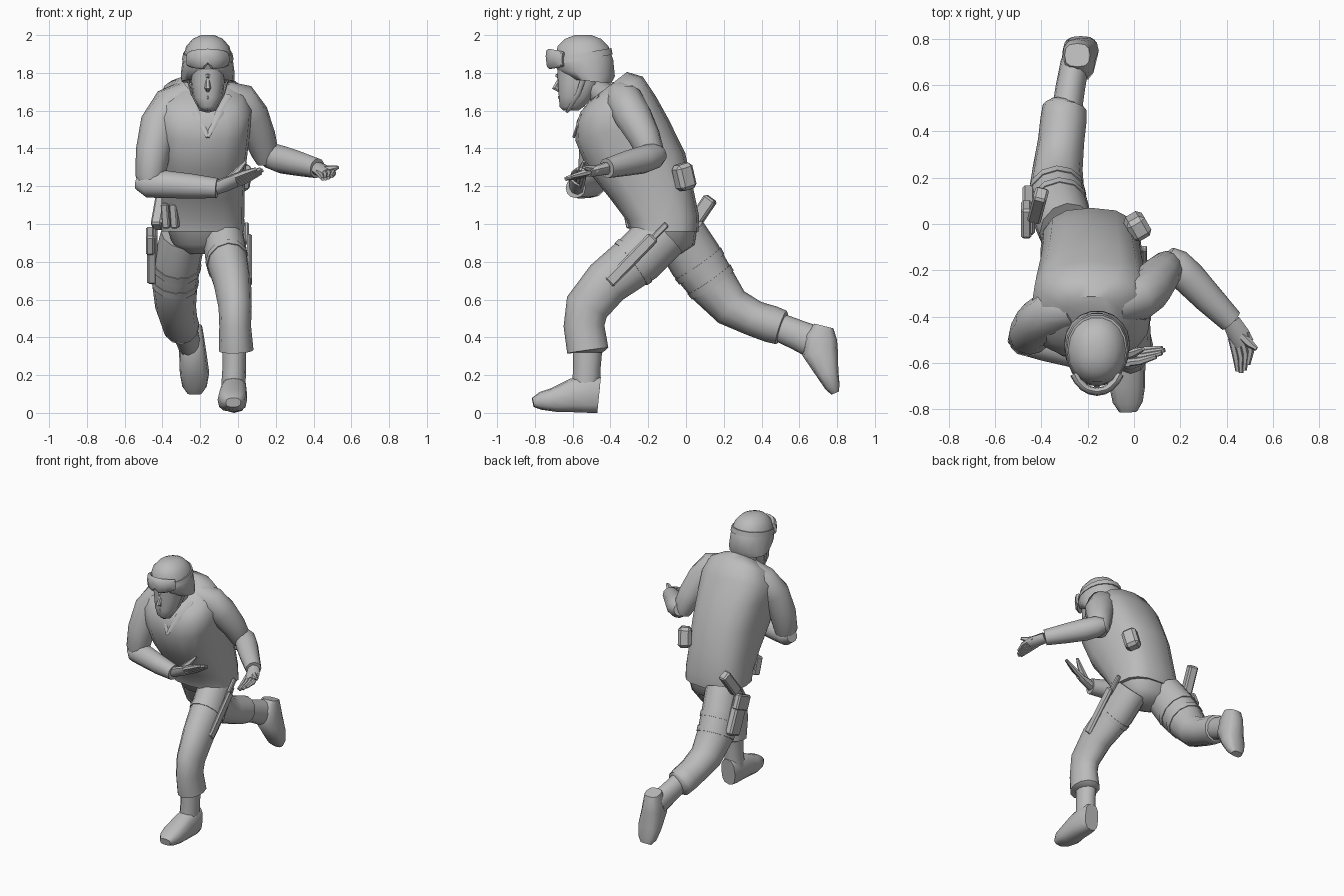
import bpy
import bmesh
from math import cos, sin, pi, radians, copysign
from mathutils import Vector, Euler

default_cube = bpy.data.objects.get("Cube")
if default_cube:
    bpy.data.objects.remove(default_cube)

grey = bpy.data.materials.new("plain grey")
grey.use_nodes = True
GREY = (0.5, 0.5, 0.5, 1)
grey.diffuse_color = GREY
grey.node_tree.nodes["Principled BSDF"].inputs["Base Color"].default_value = GREY

UNIT = 0.01                      # all dimensions below are in hundredths
X, Y, Z = Vector((1, 0, 0)), Vector((0, 1, 0)), Vector((0, 0, 1))


def finish(name, bm, sharp=50):
    """Turn a bmesh into a smooth-shaded object with sharp edges kept."""
    bmesh.ops.recalc_face_normals(bm, faces=bm.faces[:])
    mesh = bpy.data.meshes.new(name)
    bm.to_mesh(mesh)
    bm.free()
    mesh.materials.append(grey)
    mesh.shade_smooth()
    mesh.set_sharp_from_angle(angle=radians(sharp))
    obj = bpy.data.objects.new(name, mesh)
    bpy.context.scene.collection.objects.link(obj)


def skin(name, sections, sides, power):
    """Bridge rings given as (centre, half width vector, half height vector)."""
    bm = bmesh.new()
    rings = []
    for centre, u, v in sections:
        ring = []
        for i in range(sides):
            c, s = cos(2 * pi * i / sides), sin(2 * pi * i / sides)
            c, s = (copysign(abs(k) ** power, k) for k in (c, s))
            ring.append(bm.verts.new((centre + u * c + v * s) * UNIT))
        rings.append(ring)
    for a, b in zip(rings, rings[1:]):
        for i in range(sides):
            j = (i + 1) % sides
            bm.faces.new((a[i], a[j], b[j], b[i]))
    bm.faces.new(rings[0])
    bm.faces.new(rings[-1])
    finish(name, bm)


def tube(name, path, ref=X, sides=12, power=1.0):
    """Limb along (x, y, z, half width, half height) points; height optional."""
    points = [Vector(p[:3]) for p in path]
    sections = []
    for i, p in enumerate(path):
        t = (points[min(i + 1, len(path) - 1)] - points[max(i - 1, 0)]).normalized()
        u = (ref - t * ref.dot(t)).normalized()
        sections.append((points[i], u * p[3], t.cross(u) * p[-1]))
    skin(name, sections, sides, power)


def stack(name, x, rings, sides=16, power=0.85):
    """Upright form from (y, z, half width, half depth, forward tilt) rings."""
    sections = []
    for y, z, w, d, tilt in rings:
        a = radians(tilt)
        sections.append((Vector((x, y, z)), X * w, (Y * cos(a) + Z * sin(a)) * d))
    skin(name, sections, sides, power)


def box(name, centre, half, tilt=0, turn=0, bevel=1.0):
    """Bevelled block, leaned about x and turned about z."""
    bm = bmesh.new()
    bmesh.ops.create_cube(bm, size=2)
    rot = Euler((radians(tilt), 0, radians(turn))).to_matrix()
    for v in bm.verts:
        v.co = Vector(a * b for a, b in zip(v.co, half))
    bmesh.ops.bevel(bm, geom=bm.edges[:], offset=bevel, segments=1, affect='EDGES')
    for v in bm.verts:
        v.co = (rot @ v.co + Vector(centre)) * UNIT
    finish(name, bm, 30)


def hand(side, wrist, knuckle, tip, across, thumb):
    """Open hand: flat palm, four closed fingers and a thumb."""
    wrist, knuckle, tip, across, thumb = map(Vector, (wrist, knuckle, tip, across, thumb))
    ref = across.normalized()
    middle = wrist.lerp(knuckle, 0.6)
    tube(side + "_palm", [(*wrist, 4, 3.4), (*middle, 4.9, 2.8), (*knuckle, 4.7, 2.1)], ref, 8)
    for i, reach in enumerate((0.9, 1, 0.95, 0.8)):
        k = i - 1.5
        start = middle + across * k
        bend = knuckle.lerp(tip, 0.4 * reach) + across * k
        end = knuckle.lerp(tip, reach) + across * k * 0.7
        tube(f"{side}_finger_{i + 1}", [(*start, 1.6), (*bend, 1.6), (*end, 1)], ref, 6)
    tube(side + "_thumb", [(*wrist.lerp(middle, 0.6), 2.2),
                           (*middle.lerp(thumb, 0.6), 1.9), (*thumb, 0.9)], ref, 6)


# Jacket and hips
stack("jacket", -18.5, [
    (-11.5, 96, 22, 18, 0), (-12.3, 103, 21.8, 19.3, 3), (-18, 116, 22, 22, 8),
    (-26.3, 133, 23, 26.3, 10), (-34, 150, 25, 25.3, 13), (-37, 161, 26, 22, 18),
    (-39, 169, 21.5, 18.5, 29), (-41.5, 172.5, 12, 13, 38)], 16, 0.75)
stack("hips", -18, [(-9, 84, 8, 6, 0), (-9.5, 89, 16.5, 14, 0), (-11, 99, 20, 17, 0)])
for name, s in (("left", 1), ("right", -1)):
    tube(name + "_lapel", [(-16 + 11 * s, -46, 168, 2, 1), (-16 + 6 * s, -55, 159, 2.5, 1),
                           (-16, -59.5, 146, 1, 0.8)], X, 6)

# Neck, head and face
tube("neck", [(-16, -38, 164, 7), (-16, -50, 173, 6.5), (-16, -54, 181, 6.5)])
stack("head", -16, [
    (-61, 160, 3, 4, 0), (-60.5, 162, 5, 6.5, 0), (-58.5, 167, 7.8, 9, 0),
    (-57, 174, 8.8, 11, 0), (-56, 184, 9.2, 12.5, 0)], 14)
tube("nose", [(-16, -66.5, 178, 0.8), (-16, -68, 174.5, 1.3), (-16, -69.5, 172, 1.7),
              (-16, -67, 170.5, 1)], X, 6)
tube("brow", [(-23, -62.5, 178, 0.9), (-16, -68, 178.5, 1.2), (-9, -62.5, 178, 0.9)], Z, 6)
tube("mouth", [(-19, -65, 167, 0.7), (-16, -67, 167, 1), (-13, -65, 167, 0.7)], Z, 6)
tube("chin", [(-16, -64, 163.5, 3), (-16, -66.5, 163, 2)], X, 8)

# Helmet with neck guard, strap, goggles and chin straps
stack("helmet", -16, [
    (-50, 175.5, 14, 10.5, -6), (-53, 180, 14.2, 15.7, -7), (-54, 187, 13.3, 15.7, 0),
    (-54.5, 194, 11.5, 13.7, 0), (-54.5, 198, 8, 9.7, 0), (-54.5, 200, 3.5, 4.5, 0)],
    18, 0.95)
stack("goggle_strap", -16, [(-54.3, 187, 13.7, 16, 10), (-54.5, 190.5, 13, 15.4, 10)], 18, 0.95)
lens = []
for i in range(9):
    a = radians(-60 + 15 * i)
    notch = 1.4 if i == 4 else 0
    lens.append((-16 + 11.5 * sin(a), -57 - 15.5 * cos(a), 187.3 + notch,
                 2.3 + 3.2 * cos(a) - notch, 1.8))
tube("goggles", lens, Z, 8, 0.7)
for name, s in (("left", 1), ("right", -1)):
    tube(name + "_chin_strap", [(-16 + 11 * s, -54, 178, 1.6, 0.7), (-16 + 8.5 * s, -57, 169, 1.2, 0.7),
                                (-16 + 4 * s, -62, 160.5, 1, 0.7), (-16, -63, 159.5, 1, 0.7)], Y, 6)

# Sleeves
tube("left_upper_sleeve", [(-8, -35, 168, 8), (1, -32.5, 165, 10), (6.5, -28, 157, 10),
                           (11.5, -22, 146, 8.5), (14.5, -18.5, 137, 7.2), (15, -17.5, 132, 5)], Y)
tube("left_forearm_sleeve", [(14, -13.5, 137, 4.5), (17.5, -17, 136, 7), (23.5, -23, 134, 7.4),
                             (32, -32, 132, 6.6), (42, -42, 129.5, 5.3)], Z)
tube("right_upper_sleeve", [(-26, -36, 168, 8.5), (-35.5, -38, 163, 10), (-41.5, -43, 153, 10.3),
                            (-45, -47.5, 138, 9.2), (-46.5, -49.5, 125, 7.8), (-46, -50, 118, 5)], Y)
tube("right_forearm_sleeve", [(-53, -47.5, 122, 4), (-48, -49.5, 121, 7), (-38, -52, 121, 7.3),
                              (-24, -56, 120, 6.5), (-11, -58.5, 119, 5.3)], Z)

# Hands
hand("left", (42, -42, 129.5), (47.5, -52, 127), (47, -64, 124), (2.1, 0.8, 0.5), (53, -54, 130))
hand("right", (-12, -58, 119), (-1, -58, 123), (13, -55, 129), (-0.6, -1.6, 1.2), (4, -54, 133))

# Trouser legs
front_leg = [(-8, -12, 95, 11, 14), (-6, -25, 82, 11.3, 14), (-3, -42, 69, 10, 12.5),
             (-1.5, -52.5, 56, 8.8, 11.8), (-1.5, -54, 46, 8.4, 10.8), (-1, -52, 33, 9.2, 11),
             (-1, -52, 32, 6, 8)]
tube("left_trouser_leg", front_leg)
back_leg = [(-29, -3, 94, 12, 14), (-32, 5, 81, 12.5, 14.5), (-33.5, 14, 68, 12, 13),
            (-33, 24, 56, 10.8, 10.8), (-31.5, 36, 50, 10, 9.5), (-30.5, 45, 47, 10, 9.8),
            (-30, 50.5, 45.2, 9.5, 9.3), (-29.5, 52, 44.7, 6.5, 7)]
tube("right_trouser_leg", back_leg)

# Boots
tube("left_boot_shaft", [(-2, -52, 35, 6.4, 7.8), (-2, -52.5, 24, 6.2, 7.3), (-2.5, -53, 12, 6.5, 7.3)])
tube("left_boot_foot", [(-2, -46, 9.5, 5.5, 9.5), (-2, -51, 10, 6.8, 10), (-2.3, -60, 9.2, 7.2, 9),
                        (-3, -70, 6.9, 7.8, 6.4), (-2.7, -77, 6.3, 6.5, 4.7), (-2.5, -81, 5.5, 4, 2.5)],
     X, 12, 0.75)
tube("right_boot_shaft", [(-29, 49, 45.5, 6.5, 7.5), (-27.5, 59, 41.3, 6.4, 8), (-25.5, 70, 36.5, 6.2, 9)])
tube("right_boot_foot", [(-24.5, 73, 46, 5.5, 5.2), (-24.5, 71.5, 40, 6.5, 8.5), (-24, 71, 32, 7.2, 9.5),
                         (-23, 75, 21, 7.8, 6), (-23, 77.5, 14, 6.5, 4), (-23, 79, 10.5, 4, 2.2)],
     X, 12, 0.75)

# Thigh straps
for i, f in enumerate((0.25, 0.9)):
    start, end = (Vector(p) for p in back_leg[1:3])
    strap = [start.lerp(end, f + k) + Vector((0, 0, 0, 0.5, 0.5)) for k in (-0.12, 0.12)]
    tube(f"right_thigh_strap_{i + 1}", [tuple(p) for p in strap])
start, end = (Vector(p) for p in front_leg[1:3])
tube("left_thigh_strap", [tuple(start.lerp(end, f) + Vector((0, 0, 0, 0.5, 0.5))) for f in (0.1, 0.25)])

# Belt and thigh gear
box("holster", (-45.5, 6, 83), (2.8, 6, 14), 24, 0, 1.2)
box("holster_flap", (-46.5, 2, 91), (2.3, 7, 5.5), 24)
box("hip_pouch", (-41.5, 8, 106), (3, 3.6, 9.5), -35, -15)
box("side_pouch", (1.5, -1, 125), (4.5, 5, 7), 15, 30, 2)
box("knife_sheath", (6, -29, 81), (1.3, 3.2, 17), -44)
box("knife_handle", (4.5, -15, 95), (1.2, 1.6, 7), -44, 0, 0.6)
for i, x in enumerate((-38, -33.5)):
    box(f"magazine_pouch_{i + 1}", (x, -28 - i * 2, 104.5), (2, 2.5, 6.5), 12, -20, 0.6)
